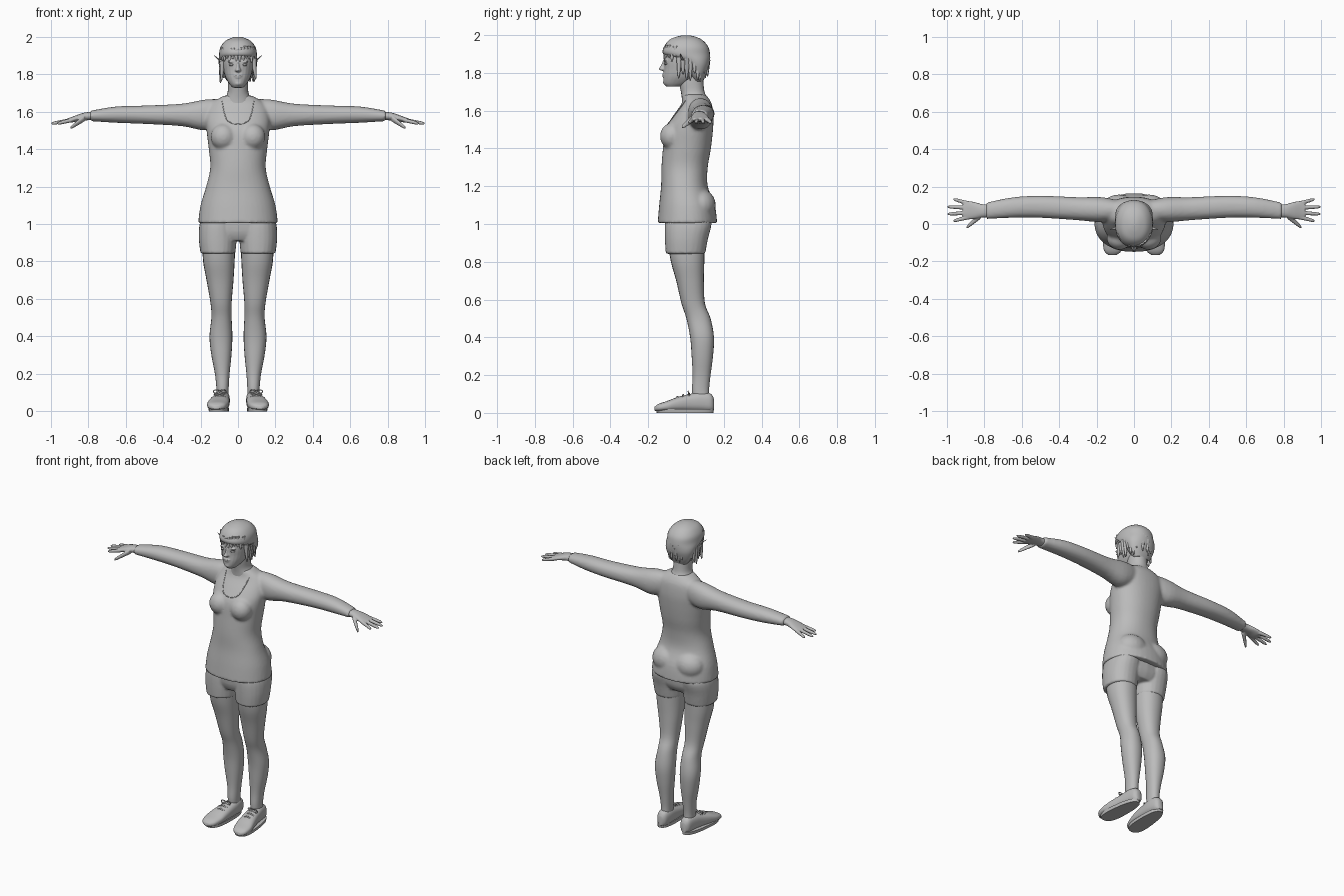
import bpy, bmesh, math, random
from mathutils import Vector, Matrix

cube = bpy.data.objects.get("Cube")
if cube:
    bpy.data.objects.remove(cube, do_unlink=True)
random.seed(4)

grey = bpy.data.materials.new("plain grey")
grey.use_nodes = True
grey.diffuse_color = (0.5, 0.5, 0.5, 1)
grey.node_tree.nodes["Principled BSDF"].inputs["Base Color"].default_value = (0.5, 0.5, 0.5, 1)


def resample(rings, steps):
    """Run a smooth curve through the rings."""
    out = []
    last = len(rings) - 1
    for i in range(last):
        p = [Vector(rings[min(max(i + k, 0), last)]) for k in (-1, 0, 1, 2)]
        for s in range(steps):
            t = s / steps
            out.append(p[1] + 0.5 * t * (p[2] - p[0] + t * (2 * p[0] - 5 * p[1] + 4 * p[2] - p[3]
                       + t * (3 * (p[1] - p[2]) + p[3] - p[0]))))
    return out + [Vector(rings[last])]


def loft(bm, axis, rings, side=1, n=24, power=2.2, steps=4):
    """Skin rings (position, low a, high a, low b, high b) along an axis."""
    order = {"x": (0, 1, 2), "y": (1, 0, 2), "z": (2, 0, 1)}[axis]
    loops = []
    for t, a0, a1, b0, b1 in resample(rings, steps):
        loop = []
        for k in range(n):
            c, s = math.cos(math.tau * k / n), math.sin(math.tau * k / n)
            co = Vector((0, 0, 0))
            co[order[0]] = t
            co[order[1]] = (a0 + a1) / 2 + (a1 - a0) / 2 * math.copysign(abs(c) ** (2 / power), c)
            co[order[2]] = (b0 + b1) / 2 + (b1 - b0) / 2 * math.copysign(abs(s) ** (2 / power), s)
            co.x *= side
            loop.append(bm.verts.new(co))
        loops.append(loop)
    for low, high in zip(loops, loops[1:]):
        for k in range(n):
            j = (k + 1) % n
            bm.faces.new((low[k], low[j], high[j], high[k]))
    bm.faces.new(loops[0])
    bm.faces.new(loops[-1])


def ball(bm, centre, size):
    place = Matrix.Translation(centre) @ Matrix.Diagonal((*size, 1))
    bmesh.ops.create_uvsphere(bm, u_segments=20, v_segments=12, radius=1, matrix=place)


def taper(bm, axis, start, end, r0, r1, side=1):
    """Round-ended tapering strand; start and end are (position, a, b)."""
    rings = []
    for f, r in ((0, r0), (0.45, (r0 + r1) / 2), (0.85, r1), (1, r1 * 0.4)):
        t, a, b = Vector(start).lerp(Vector(end), f)
        rings.append((t, a - r, a + r, b - r, b + r))
    loft(bm, axis, rings, side, 10, 2, 2)


def finish(name, bm, voxel=0, smooth=3):
    bmesh.ops.recalc_face_normals(bm, faces=bm.faces)
    mesh = bpy.data.meshes.new(name)
    bm.to_mesh(mesh)
    bm.free()
    mesh.materials.append(grey)
    obj = bpy.data.objects.new(name, mesh)
    bpy.context.collection.objects.link(obj)
    bpy.ops.object.select_all(action="DESELECT")
    obj.select_set(True)
    bpy.context.view_layer.objects.active = obj
    bpy.ops.object.shade_smooth_by_angle(angle=math.radians(50))
    if voxel:
        remesh = obj.modifiers.new("blend", "REMESH")
        remesh.mode = "VOXEL"
        remesh.voxel_size = voxel
        remesh.use_smooth_shade = True
        relax = obj.modifiers.new("relax", "SMOOTH")
        relax.factor = 0.5
        relax.iterations = smooth
    return obj


def cord(name, points, radius):
    curve = bpy.data.curves.new(name, "CURVE")
    curve.dimensions = "3D"
    curve.bevel_depth = radius
    curve.bevel_resolution = 2
    line = curve.splines.new("POLY")
    line.points.add(len(points) - 1)
    for p, co in zip(line.points, points):
        p.co = (*co, 1)
    curve.materials.append(grey)
    obj = bpy.data.objects.new(name, curve)
    bpy.context.collection.objects.link(obj)
    bpy.ops.object.select_all(action="DESELECT")
    obj.select_set(True)
    bpy.context.view_layer.objects.active = obj
    bpy.ops.object.convert(target="MESH")


# Long shirt with sleeves, blended into one skin
bm = bmesh.new()
loft(bm, "z", [(1.005, -.213, .213, -.15, .165), (1.1, -.2, .2, -.142, .153),
               (1.2, -.17, .17, -.132, .115), (1.3, -.148, .148, -.13, .115),
               (1.4, -.156, .156, -.122, .132), (1.5, -.168, .168, -.11, .143),
               (1.57, -.17, .17, -.07, .145), (1.64, -.145, .145, -.022, .135),
               (1.685, -.075, .075, -.015, .105)], n=40)
for side in (1, -1):
    ball(bm, (.078 * side, -.075, 1.465), (.068, .063, .07))
    ball(bm, (.08 * side, .075, 1.1), (.1, .083, .085))
    loft(bm, "x", [(.06, .03, .12, 1.54, 1.665), (.17, .01, .143, 1.5, 1.665),
                   (.3, .02, .143, 1.522, 1.642), (.5, .033, .151, 1.534, 1.632),
                   (.65, .033, .142, 1.54, 1.627), (.79, .026, .114, 1.549, 1.604)], side)
shirt = finish("shirt", bm, .009, 4)

# Shorts
bm = bmesh.new()
loft(bm, "z", [(.91, -.15, .15, -.085, .1), (.96, -.19, .19, -.105, .125), (1.06, -.185, .185, -.11, .13)])
for side in (1, -1):
    loft(bm, "z", [(.842, .014, .2, -.107, .102), (.92, .008, .209, -.112, .116),
                   (1.0, .01, .205, -.112, .135), (1.06, .015, .18, -.1, .12)], side)
finish("shorts", bm, .008, 2)

for side, label in ((1, "left"), (-1, "right")):
    # Bare leg
    bm = bmesh.new()
    loft(bm, "z", [(.06, .052, .115, .04, .125), (.12, .05, .115, .032, .122), (.2, .045, .123, .035, .13),
                   (.3, .035, .142, .03, .143), (.4, .03, .152, .022, .148), (.5, .034, .142, .002, .13),
                   (.58, .034, .147, -.024, .1), (.7, .024, .168, -.052, .095),
                   (.8, .018, .186, -.08, .097), (.9, .014, .19, -.095, .1)], side)
    finish(label + "_leg", bm)

    # Shoe upper, sole and laces
    bm = bmesh.new()
    loft(bm, "y", [(.148, .068, .102, .015, .075), (.13, .052, .118, .008, .102), (.08, .044, .127, .008, .11),
                   (.02, .044, .137, .008, .1), (-.05, .046, .155, .008, .082), (-.1, .052, .165, .008, .063),
                   (-.145, .068, .158, .008, .048), (-.166, .095, .135, .012, .032)], side, 28, 2.5)
    finish(label + "_shoe", bm)
    bm = bmesh.new()
    loft(bm, "z", [(0, .048, .155, -.155, .145), (.02, .048, .158, -.16, .148)], side, 28, 2.6, 1)
    for v in bm.verts:  # narrow the heel
        f = (v.co.y + .16) / .31
        v.co.x = side * (.11 - .02 * f) + (v.co.x - side * .102) * (1.1 - .3 * f)
    finish(label + "_sole", bm)
    for i in range(3):
        y, z = .015 - .03 * i, .104 - .009 * i
        cord(label + "_lace", [(side * (.098 + d), y, z - abs(d) * .35) for d in (-.03, -.015, 0, .015, .03)], .005)
    for d in (-1, 1):
        loop = [(side * .098 + d * (.017 + .017 * math.cos(a)), .015 - abs(math.sin(a)) * .004,
                 .106 + .009 * math.sin(a)) for a in (math.tau * k / 12 for k in range(13))]
        cord(label + "_bow", loop, .003)

    # Hand with spread fingers
    bm = bmesh.new()
    loft(bm, "x", [(.76, .036, .104, 1.556, 1.598), (.81, .035, .106, 1.553, 1.596),
                   (.85, .028, .117, 1.549, 1.585), (.89, .024, .123, 1.541, 1.57),
                   (.912, .034, .113, 1.544, 1.563)], side)
    for y, tip_x, tip_y in ((.036, .965, .016), (.06, .996, .053), (.087, .998, .092), (.11, .965, .133)):
        taper(bm, "x", (.885, y, 1.555), (tip_x, tip_y, 1.536), .0125, .009, side)
    taper(bm, "x", (.82, .045, 1.565), (.895, -.02, 1.512), .019, .011, side)
    finish(label + "_hand", bm, .004, 3)

# Neck
bm = bmesh.new()
loft(bm, "z", [(1.62, -.085, .085, -.02, .12), (1.665, -.072, .072, -.022, .112),
               (1.7, -.056, .056, -.027, .098), (1.75, -.054, .054, -.035, .092), (1.8, -.055, .055, -.03, .09)])
finish("neck", bm)

# Head with nose, lips, brows and ears
bm = bmesh.new()
loft(bm, "z", [(1.727, -.028, .028, -.103, -.03), (1.745, -.045, .045, -.118, .02),
               (1.78, -.066, .066, -.12, .07), (1.82, -.078, .078, -.117, .1),
               (1.87, -.085, .085, -.117, .11), (1.93, -.08, .08, -.105, .1), (1.97, -.05, .05, -.06, .06)])
loft(bm, "z", [(1.87, -.008, .008, -.12, -.08), (1.84, -.01, .01, -.133, -.08),
               (1.82, -.017, .017, -.145, -.08), (1.811, -.01, .01, -.13, -.08)], n=12)
ball(bm, (0, -.114, 1.792), (.024, .012, .006))
ball(bm, (0, -.113, 1.782), (.02, .012, .006))
ball(bm, (0, -.105, 1.75), (.022, .017, .014))
for side in (1, -1):
    ball(bm, (.034 * side, -.107, 1.866), (.022, .01, .006))
    ball(bm, (.085 * side, .005, 1.84), (.012, .02, .03))
finish("head", bm, .004, 2)
for side, label in ((1, "left"), (-1, "right")):
    bm = bmesh.new()
    ball(bm, (.034 * side, -.104, 1.849), (.015, .012, .007))
    finish(label + "_eye", bm)

# Short hair: cap plus overlapping locks
bm = bmesh.new()
loft(bm, "z", [(1.755, -.05, .05, .04, .09), (1.79, -.078, .078, .015, .106), (1.835, -.094, .094, -.01, .122),
               (1.868, -.1, .1, -.05, .127), (1.9, -.101, .101, -.12, .127), (1.94, -.095, .095, -.115, .117),
               (1.975, -.07, .07, -.088, .085), (1.993, -.035, .035, -.045, .045), (1.999, -.01, .01, -.01, .01)], n=32)
count = 34
for i in range(count):
    a = math.tau * i / count
    c, s = math.cos(a), math.sin(a)
    front = s < -.5
    tip = random.uniform(1.86, 1.885) if front else random.uniform(1.75, 1.8)
    r = 1 if front else random.uniform(.85, 1.02)
    top = random.uniform(1.92, 1.95) if front else random.uniform(1.86, 1.9)
    taper(bm, "z", (top, .088 * c, .004 + .11 * s), (tip, .1 * c * r, .004 + .118 * s * r), .016, .006)
for side in (1, -1):
    taper(bm, "z", (1.87, .092 * side, -.02), (1.9, .128 * side, -.03), .007, .003)
finish("hair", bm)

# Neckline trim laid on the shirt
bpy.context.view_layer.update()
skin = shirt.evaluated_get(bpy.context.evaluated_depsgraph_get())
half = resample([(.085, 1.655), (.075, 1.6), (.058, 1.555), (.03, 1.537), (0, 1.532)], 5)
trim = []
for x, z in [(p.x, p.y) for p in half] + [(-p.x, p.y) for p in reversed(half[:-1])]:
    hit, spot, normal, index = skin.ray_cast(Vector((x, -1, z)), Vector((0, 1, 0)))
    if hit:
        trim.append(spot)
cord("neckline", trim, .0025)
